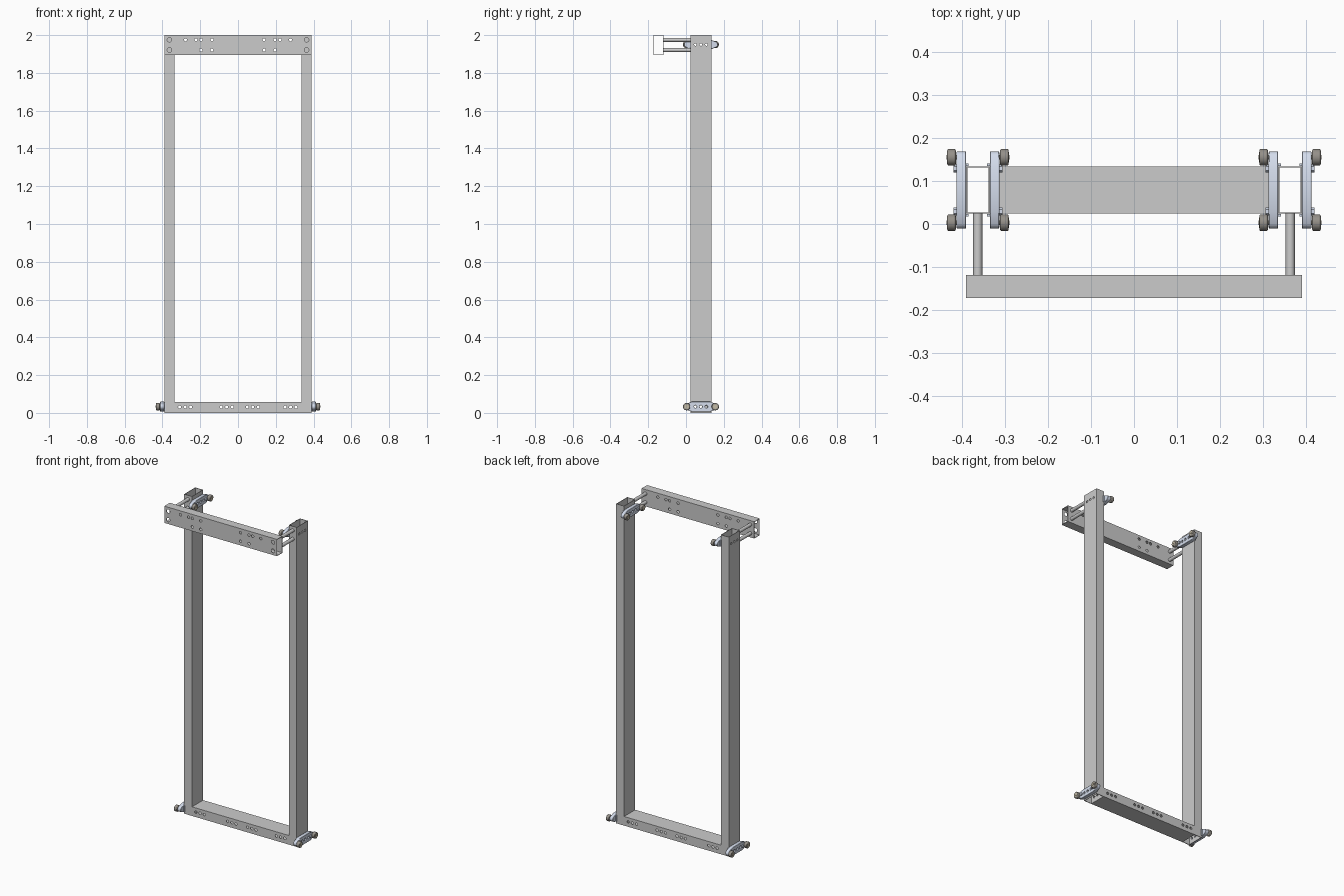
import bpy, bmesh, math
from mathutils import Vector

if "Cube" in bpy.data.objects:
    bpy.data.objects.remove(bpy.data.objects["Cube"])

YC = 0.079            # depth centre of the posts and roller brackets
WALL = 0.003          # tube wall thickness


def material(name, rgb):
    m = bpy.data.materials.new(name)
    m.diffuse_color = (*rgb, 1)
    m.use_nodes = True
    m.node_tree.nodes["Principled BSDF"].inputs["Base Color"].default_value = m.diffuse_color
    return m


STEEL = material("pale_steel", (0.66, 0.72, 0.84))
TYRE = material("tyre", (0.30, 0.28, 0.25))
HUB = material("hub", (0.55, 0.5, 0.38))


def finish(name, bm, mat=None):
    bmesh.ops.recalc_face_normals(bm, faces=bm.faces)
    me = bpy.data.meshes.new(name)
    bm.to_mesh(me)
    bm.free()
    ob = bpy.data.objects.new(name, me)
    bpy.context.collection.objects.link(ob)
    if mat:
        me.materials.append(mat)
    return ob


def activate(ob):
    bpy.ops.object.select_all(action='DESELECT')
    ob.select_set(True)
    bpy.context.view_layer.objects.active = ob


def add_box(bm, lo, hi):
    r = bmesh.ops.create_cube(bm, size=1)
    for v in r["verts"]:
        v.co = Vector([lo[i] + (v.co[i] + 0.5) * (hi[i] - lo[i]) for i in range(3)])


def add_cyl(bm, a, b, r, seg=20):
    a, b = Vector(a), Vector(b)
    d = b - a
    res = bmesh.ops.create_cone(bm, cap_ends=True, segments=seg, radius1=r, radius2=r, depth=d.length)
    q = Vector((0, 0, 1)).rotation_difference(d)
    for v in res["verts"]:
        v.co = q @ v.co + (a + b) / 2


def tube(name, lo, hi, axis):
    """Rectangular hollow section, open at both ends along the given axis."""
    i, j = [k for k in range(3) if k != axis]
    bm = bmesh.new()
    rings = []
    for end in (lo[axis], hi[axis]):
        for w in (0, WALL):
            ring = []
            for u, v in ((0, 0), (1, 0), (1, 1), (0, 1)):
                c = [0, 0, 0]
                c[axis] = end
                c[i] = hi[i] - w if u else lo[i] + w
                c[j] = hi[j] - w if v else lo[j] + w
                ring.append(bm.verts.new(c))
            rings.append(ring)
    for a, b in ((0, 1), (1, 3), (3, 2), (2, 0)):
        for k in range(4):
            n = (k + 1) % 4
            bm.faces.new((rings[a][k], rings[a][n], rings[b][n], rings[b][k]))
    return finish(name, bm)


def drill(ob, holes):
    """Cut round holes given as (start, end, radius)."""
    bm = bmesh.new()
    for a, b, r in holes:
        add_cyl(bm, a, b, r, 16)
    cutter = finish("hole_cutter", bm)
    cutter.hide_render = True
    m = ob.modifiers.new("holes", 'BOOLEAN')
    m.object, m.operation, m.solver = cutter, 'DIFFERENCE', 'EXACT'
    activate(ob)
    bpy.ops.object.modifier_apply(modifier=m.name)
    bpy.data.objects.remove(cutter, do_unlink=True)


def smooth(ob):
    activate(ob)
    bpy.ops.object.shade_smooth_by_angle(angle=math.radians(35))


def plate_outline():
    """Side outline of a roller bracket: deep middle, rounded narrow ends."""
    pts = []
    for s in (1, -1):
        pts.append((s * 0.05, -s * 0.026))
        for k in range(9):
            a = math.radians(-72 + 18 * k)
            pts.append((s * (0.0735 + 0.016 * math.cos(a)), s * 0.016 * math.sin(a)))
        pts.append((s * 0.05, s * 0.026))
    return pts


def roller_bracket(tag, x0, d, z):
    """Bracket on a post face at x0, with its wheels facing direction d."""
    t = 0.022
    bm = bmesh.new()
    vs = [bm.verts.new((x0, YC + y, z + h)) for y, h in plate_outline()]
    f = bm.faces.new(vs)
    ext = bmesh.ops.extrude_face_region(bm, geom=[f])
    for v in ext["geom"]:
        if isinstance(v, bmesh.types.BMVert):
            v.co.x += d * t
    plate = finish(f"{tag}_bracket_plate", bm, STEEL)
    drill(plate, [((x0 - 0.05, YC + o, z), (x0 + 0.05, YC + o, z), 0.007) for o in (-0.029, 0, 0.029)])
    b = plate.modifiers.new("edge", 'BEVEL')
    b.width, b.segments, b.angle_limit = 0.002, 2, math.radians(60)
    smooth(plate)

    # lugs clasping the post edges, and bolt heads on the plate
    bm = bmesh.new()
    for s in (-1, 1):
        ya, yb = sorted((YC + s * 0.0552, YC + s * 0.061))
        xa, xb = sorted((x0 - d * 0.006, x0 + d * 0.004))
        add_box(bm, (xa, ya, z - 0.02), (xb, yb, z + 0.02))
        add_cyl(bm, (x0 + d * t, YC + s * 0.05, z), (x0 + d * (t + 0.007), YC + s * 0.05, z), 0.009, 6)
    finish(f"{tag}_bracket_lugs", bm, STEEL)

    # wheels with hubs and axles
    for s, end in ((-1, "front"), (1, "back")):
        y = YC + s * 0.076
        bm = bmesh.new()
        add_cyl(bm, (x0 + d * 0.024, y, z), (x0 + d * 0.044, y, z), 0.0195, 32)
        wheel = finish(f"{tag}_{end}_wheel", bm, TYRE)
        b = wheel.modifiers.new("round", 'BEVEL')
        b.width, b.segments, b.angle_limit = 0.004, 3, math.radians(50)
        smooth(wheel)
        bm = bmesh.new()
        add_cyl(bm, (x0 + d * 0.0235, y, z), (x0 + d * 0.0447, y, z), 0.012, 24)
        add_cyl(bm, (x0 + d * 0.001, y, z), (x0 + d * 0.046, y, z), 0.005, 16)
        smooth(finish(f"{tag}_{end}_hub", bm, HUB))


# posts, rods and roller brackets on each side
Z_TOP, Z_LOW = 1.95, 0.033
for s, side in ((-1, "left"), (1, "right")):
    xa, xb = sorted((s * 0.335, s * 0.39))
    post = tube(f"{side}_post", (xa, 0.024, 0), (xb, 0.134, 2), 2)
    drill(post, [((xa - 0.02, YC + o, z), (xb + 0.02, YC + o, z), 0.007)
                 for z in (Z_TOP, Z_LOW) for o in (-0.029, 0, 0.029)])
    for z, level in ((1.975, "upper"), (1.921, "lower")):
        bm = bmesh.new()
        add_cyl(bm, (s * 0.363, -0.118, z), (s * 0.363, 0.024, z), 0.0105, 24)
        smooth(finish(f"{side}_{level}_rod", bm))
    roller_bracket(f"{side}_bottom", s * 0.39, s, Z_LOW)
    roller_bracket(f"{side}_top", s * 0.335, -s, Z_TOP)

# bottom beam with four groups of three holes
bottom = tube("bottom_beam", (-0.335, 0.024, 0), (0.335, 0.134, 0.057), 0)
drill(bottom, [((c + o, 0, 0.031), (c + o, 0.16, 0.031), 0.008)
               for c in (-0.28, -0.06, 0.078, 0.278) for o in (-0.029, 0, 0.029)])

# top beam carried in front of the posts
top = tube("top_beam", (-0.39, -0.172, 1.895), (0.39, -0.118, 2), 0)
holes = []
for s in (-1, 1):
    for x, z in ((0.278, 1.975), (0.222, 1.975), (0.196, 1.975), (0.138, 1.975), (0.196, 1.921), (0.138, 1.921)):
        holes.append(((s * x, -0.2, z), (s * x, -0.1, z), 0.008))
    for z in (1.975, 1.921):
        holes.append(((s * 0.363, -0.2, z), (s * 0.363, -0.15, z), 0.012))
drill(top, holes)
